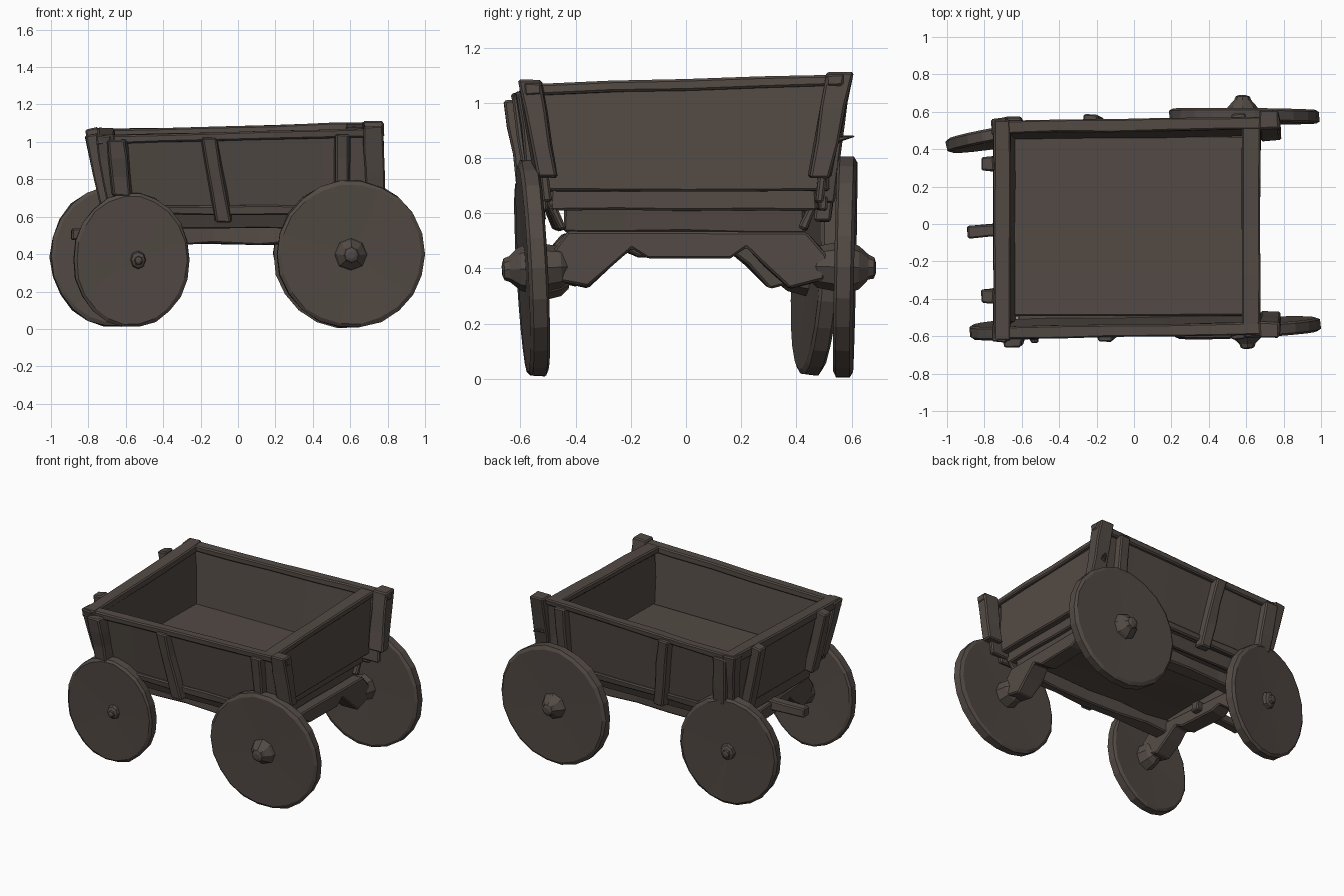
import bpy, bmesh, math, random
from mathutils import Vector, Matrix

if "Cube" in bpy.data.objects:
    bpy.data.objects.remove(bpy.data.objects["Cube"])

random.seed(7)
wood = bpy.data.materials.new("dark weathered wood")
wood.diffuse_color = (0.085, 0.068, 0.058, 1)
wood.use_nodes = True
wood.node_tree.nodes["Principled BSDF"].inputs["Base Color"].default_value = wood.diffuse_color


def finish(name, bm, bevel=0.0):
    bmesh.ops.recalc_face_normals(bm, faces=bm.faces[:])
    me = bpy.data.meshes.new(name)
    bm.to_mesh(me)
    bm.free()
    me.materials.append(wood)
    ob = bpy.data.objects.new(name, me)
    bpy.context.collection.objects.link(ob)
    if bevel:
        mod = ob.modifiers.new("worn edges", 'BEVEL')
        mod.width = bevel
        mod.segments = 1
        mod.limit_method = 'ANGLE'
    return ob


def loft(name, a, b, cuts=0, rough=0.004, bevel=0.008):
    """Plank between two matching end outlines, with hewn irregularity."""
    bm = bmesh.new()
    rings = []
    for i in range(cuts + 2):
        t = i / (cuts + 1)
        ring = []
        for p, q in zip(a, b):
            v = Vector(p).lerp(Vector(q), t)
            v += Vector([random.uniform(-rough, rough) for _ in range(3)])
            ring.append(bm.verts.new(v))
        rings.append(ring)
    n = len(a)
    for r, s in zip(rings, rings[1:]):
        for k in range(n):
            bm.faces.new((r[k], r[(k + 1) % n], s[(k + 1) % n], s[k]))
    bm.faces.new(rings[0])
    bm.faces.new(rings[-1])
    return finish(name, bm, bevel)


def beam(name, p, q, w, h, taper=1.0, cuts=1, rough=0.004):
    """Square timber from p to q; w is horizontal width, h the other one."""
    p, q = Vector(p), Vector(q)
    d = (q - p).normalized()
    side = d.cross(Vector((0, 0, 1)) if abs(d.z) < 0.7 else Vector((1, 0, 0))).normalized()
    up = side.cross(d)

    def ring(c, k):
        return [c + side * (w / 2 * i * k) + up * (h / 2 * j * k)
                for i, j in ((-1, -1), (1, -1), (1, 1), (-1, 1))]
    return loft(name, ring(p, 1), ring(q, taper), cuts, rough)


def lathe(name, profile, n, mat, rough=0.003):
    """Turned part around local y; the profile is (radius, y) pairs."""
    bm = bmesh.new()
    rings = []
    for r, y in profile:
        ring = []
        for k in range(n):
            a = 2 * math.pi * k / n
            rr = r + random.uniform(-rough, rough)
            ring.append(bm.verts.new(mat @ Vector((rr * math.cos(a), y, rr * math.sin(a)))))
        rings.append(ring)
    for r, s in zip(rings, rings[1:]):
        for k in range(n):
            bm.faces.new((r[k], r[(k + 1) % n], s[(k + 1) % n], s[k]))
    bm.faces.new(rings[0])
    bm.faces.new(rings[-1])
    return finish(name, bm)


def top(x, y):          # the worn rim is slightly out of level
    return 1.07 + 0.025 * x + 0.03 * y


def P(x, s, d, z):      # point on one side of the slightly skewed body
    return (x, -0.02 + 0.015 * x + s * d, z)


# Body sides, rails, sills and posts
for s, tag in ((-1, "right"), (1, "left")):
    def ends(x, pts):
        zt = top(x, s * 0.55)
        return [P(x, s, d, zt + z if z <= 0.1 else z) for d, z in pts]

    def along(name, x0, x1, pts, cuts=4, rough=0.004):
        return loft(name, ends(x0, pts), ends(x1, pts), cuts, rough)

    along("side_board_" + tag, -0.69, 0.74,
          [(0.475, 0.64), (0.53, -0.02), (0.562, -0.02), (0.507, 0.64)])
    along("lower_board_" + tag, -0.62, 0.62,
          [(0.42, 0.545), (0.475, 0.665), (0.505, 0.665), (0.45, 0.535)])
    along("side_sill_" + tag, -0.64, 0.66,
          [(0.49, 0.61), (0.49, 0.66), (0.527, 0.66), (0.518, 0.61)])
    along("top_rail_" + tag, -0.70, 0.78,
          [(0.515, -0.045), (0.515, 0.0), (0.585, 0.0), (0.58, -0.045)])
    # Upright posts leaning with the boards; the left middle one sits further forward
    shift = -0.075 if s > 0 else 0.0
    for name, xb, xt, zb, w, out in (
            ("front", -0.62, -0.65, 0.71, 0.12, 0.045 if s > 0 else 0.07),
            ("middle", -0.075 + shift, -0.155 + shift, 0.57, 0.095, 0.05),
            ("rear", 0.555, 0.56, 0.64, 0.09, 0.045)):
        zt = top(xt, s * 0.55) - 0.025
        db = 0.507 + 0.055 * (zb - 0.64) / 0.42

        def foot(x, d, z):
            return [P(x - w / 2, s, d - 0.01, z), P(x + w / 2, s, d - 0.01, z),
                    P(x + w / 2.6, s, d + out, z), P(x - w / 2.6, s, d + out, z)]
        loft(name + "_side_post_" + tag, foot(xb, db, zb), foot(xt, 0.56, zt), 2)
    # Corner posts at the rear ends of the boards
    zt = top(0.75, s * 0.55) + 0.01
    do = 0.615 if s > 0 else 0.598
    loft("rear_corner_post_" + tag,
         [P(x, s, d, 0.73) for x, d in ((0.68, 0.45), (0.785, 0.46), (0.785, 0.53), (0.68, 0.54))],
         [P(x, s, d, zt) for x, d in ((0.67, 0.515), (0.775, 0.52), (0.775, do), (0.67, do))], 2)
    # Corner posts and stakes at the front end
    loft("front_corner_post_" + tag,
         [P(x, s, d, 0.66) for x, d in ((-0.70, 0.45), (-0.64, 0.45), (-0.64, 0.525), (-0.70, 0.52))],
         [P(x, s, d, top(-0.7, s * 0.55)) for x, d in
          ((-0.765, 0.51), (-0.68, 0.51), (-0.68, 0.605), (-0.765, 0.595))], 2)
    beam("front_stake_" + tag, P(-0.69, s, 0.345, 0.62),
         P(-0.785, s, 0.355, 1.055 + 0.015 * s), 0.075, 0.07)
    # Crooked long bearers below the floor
    beam("bearer_" + tag, (-0.60, s * 0.35, 0.50), (0.57, s * 0.35, 0.505), 0.08, 0.095,
         cuts=4, rough=0.012)


def crosswise(name, pts, y0, y1, cuts=3):
    """Board running across the body; heights up to 0.1 are relative to the rim."""
    def end(y):
        return [(x, y, top(x, y) + z if z <= 0.1 else z) for x, z in pts]
    return loft(name, end(y0), end(y1), cuts)


# End boards, their rails and the floor
crosswise("front_board", [(-0.67, 0.62), (-0.715, -0.02), (-0.665, -0.02), (-0.63, 0.62)], -0.53, 0.49)
crosswise("front_rail", [(-0.755, -0.05), (-0.75, 0.005), (-0.66, 0.005), (-0.66, -0.05)], -0.625, 0.555)
crosswise("tail_board", [(0.585, 0.68), (0.60, -0.02), (0.655, -0.02), (0.665, 0.68)], -0.52, 0.52)
crosswise("tail_rail", [(0.575, -0.04), (0.575, 0.0), (0.675, 0.0), (0.675, -0.04)], -0.55, 0.55)
crosswise("floor", [(-0.65, 0.61), (-0.65, 0.69), (0.62, 0.69), (0.62, 0.61)], -0.49, 0.475)
crosswise("tail_sill", [(0.54, 0.53), (0.55, 0.65), (0.60, 0.65), (0.58, 0.53)], -0.44, 0.43)
crosswise("front_sill", [(-0.64, 0.53), (-0.66, 0.64), (-0.60, 0.64), (-0.59, 0.53)], -0.44, 0.41)
beam("tow_bar", (-0.89, -0.045, 0.505), (-0.50, -0.01, 0.51), 0.065, 0.065, cuts=2)

# Shaped axle beams
half = [(0.14, 0.44), (0.20, 0.47), (0.27, 0.41), (0.36, 0.33),
        (0.48, 0.36), (0.49, 0.45), (0.42, 0.53)]
outline = half + [(-y, z) for y, z in reversed(half)]
for name, x, y, yaw, k in (("rear_axle", 0.59, 0.01, 0.0, 1.03), ("front_axle", -0.595, -0.04, 0.09, 0.96)):
    m = (Matrix.Translation((x, y, 0)) @ Matrix.Rotation(yaw, 4, 'Z')
         @ Matrix.Diagonal((1, k, 1, 1)))
    loft(name, [m @ Vector((-0.06, a, b)) for a, b in outline],
         [m @ Vector((0.06, a, b)) for a, b in outline], 0, 0.006)

# Solid disc wheels with turned hubs: centre, radius, x squash, yaw, tilt, hub x shift, hub size
for name, s, c, r, sx, yaw, tilt, hx, hub in (
        ("rear_right", -1, (0.602, -0.555, 0.40), 0.395, 1.0, 0.05, 0.05, 0.0, 0.092),
        ("rear_left", 1, (0.59, 0.577, 0.405), 0.402, 1.0, -0.01, -0.02, -0.01, 0.092),
        ("front_right", -1, (-0.57, -0.56, 0.37), 0.362, 0.86, 0.06, 0.06, 0.04, 0.052),
        ("front_left", 1, (-0.668, 0.47, 0.385), 0.376, 0.90, 0.16, -0.06, 0.0, 0.06)):
    m = (Matrix.Translation(c) @ Matrix.Rotation(yaw, 4, 'Z') @ Matrix.Rotation(tilt, 4, 'X')
         @ Matrix.Diagonal((sx, s, 1, 1)))
    lathe(name + "_wheel", [(0.06, -0.03), (r * 0.95, -0.036), (r, -0.026), (r, 0.024),
                            (r * 0.95, 0.036), (0.06, 0.03)], 22, m, 0.004)
    h = m @ Matrix.Translation((hx, 0, 0))
    k = 1.0 if hub > 0.08 else 0.7
    lathe(name + "_hub", [(hub, 0.02), (hub * 0.85, 0.05), (hub * 0.5, 0.085 * k),
                          (hub * 0.42, 0.105 * k), (hub * 0.2, 0.112 * k)], 8, h)
    lathe(name + "_inner_hub", [(0.05, -0.13), (0.075, -0.10), (0.09, -0.025)], 8, h)

# Small broken splinter on the rear corner
beam("splinter", (0.70, 0.52, 0.86), (0.74, 0.61, 0.88), 0.05, 0.03, taper=0.15)
